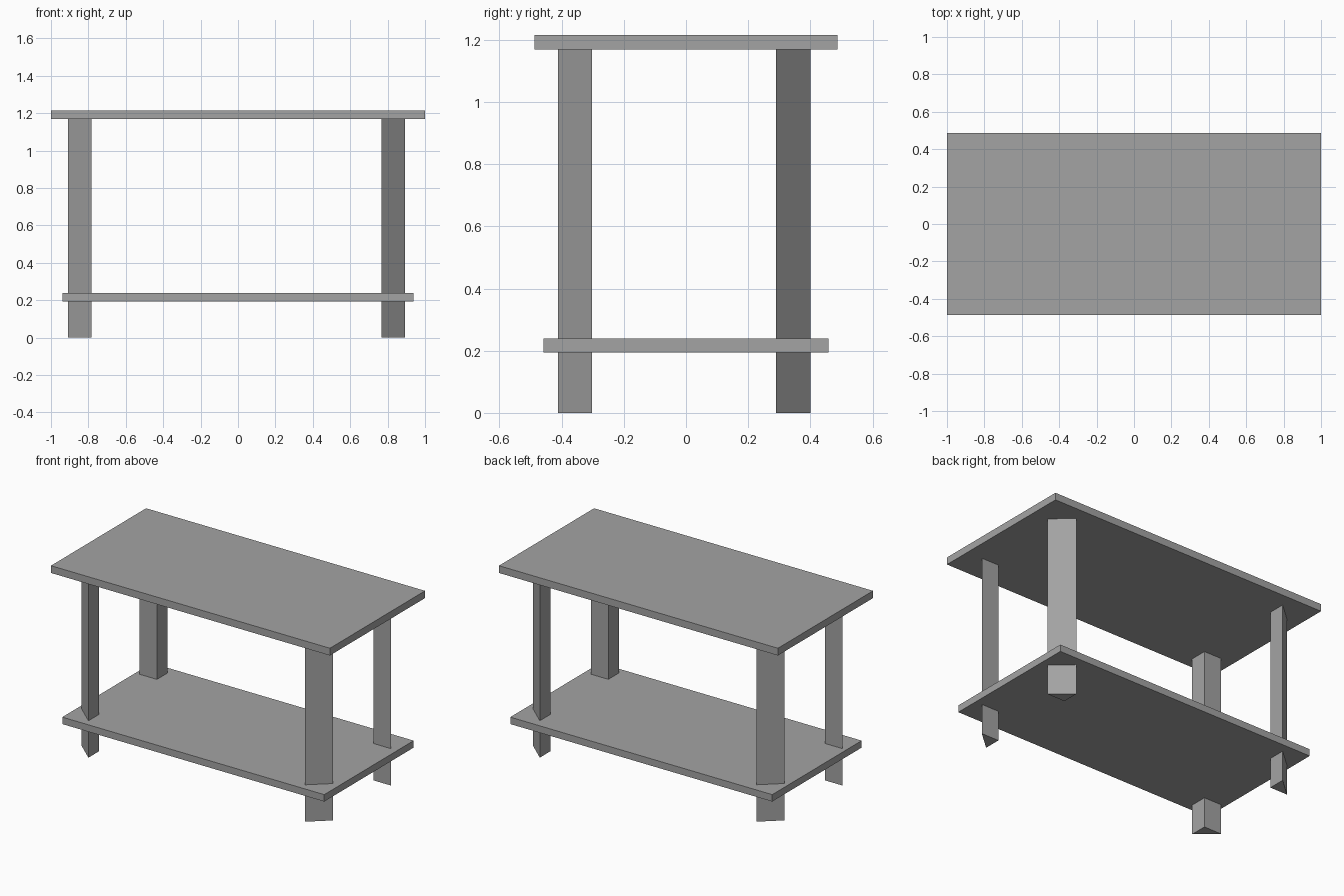
import bpy
import bmesh

cube = bpy.data.objects.get("Cube")
if cube:
    bpy.data.objects.remove(cube, do_unlink=True)

# One plain grey for the whole table
GREY = (0.37, 0.37, 0.37, 1.0)
grey = bpy.data.materials.new("plain_grey")
grey.use_nodes = True
grey.diffuse_color = GREY
grey.node_tree.nodes["Principled BSDF"].inputs["Base Color"].default_value = GREY


def prism(name, outline, bottom, top):
    """Extrude a flat outline straight up between two heights."""
    bm = bmesh.new()
    base = bm.faces.new([bm.verts.new((x, y, bottom)) for x, y in outline])
    grown = bmesh.ops.extrude_face_region(bm, geom=[base])["geom"]
    lifted = [v for v in grown if isinstance(v, bmesh.types.BMVert)]
    bmesh.ops.translate(bm, verts=lifted, vec=(0, 0, top - bottom))
    bmesh.ops.recalc_face_normals(bm, faces=bm.faces)
    mesh = bpy.data.meshes.new(name)
    bm.to_mesh(mesh)
    bm.free()
    mesh.materials.append(grey)
    obj = bpy.data.objects.new(name, mesh)
    bpy.context.collection.objects.link(obj)
    return obj


def board(name, half_x, half_y, bottom, top):
    corners = [(-half_x, -half_y), (half_x, -half_y), (half_x, half_y), (-half_x, half_y)]
    return prism(name, corners, bottom, top)


# Table top and lower shelf
TOP_UNDERSIDE = 1.168
board("table_top", 1.0, 0.487, TOP_UNDERSIDE, 1.215)
board("lower_shelf", 0.939, 0.458, 0.194, 0.239)

# Triangular legs: right angle towards the middle, long side facing outwards
LEG_CENTRE = (-0.008, -0.006)
INNER = (0.776, 0.296)
OUTER = (0.901, 0.406)
for side, sx in (("left", 1), ("right", -1)):
    for end, sy in (("front", -1), ("back", 1)):
        triangle = [(INNER[0], INNER[1]), (OUTER[0], INNER[1]), (INNER[0], OUTER[1])]
        outline = [(LEG_CENTRE[0] + sx * x, LEG_CENTRE[1] + sy * y) for x, y in triangle]
        prism(f"{end}_{side}_leg", outline, 0.0, TOP_UNDERSIDE)
